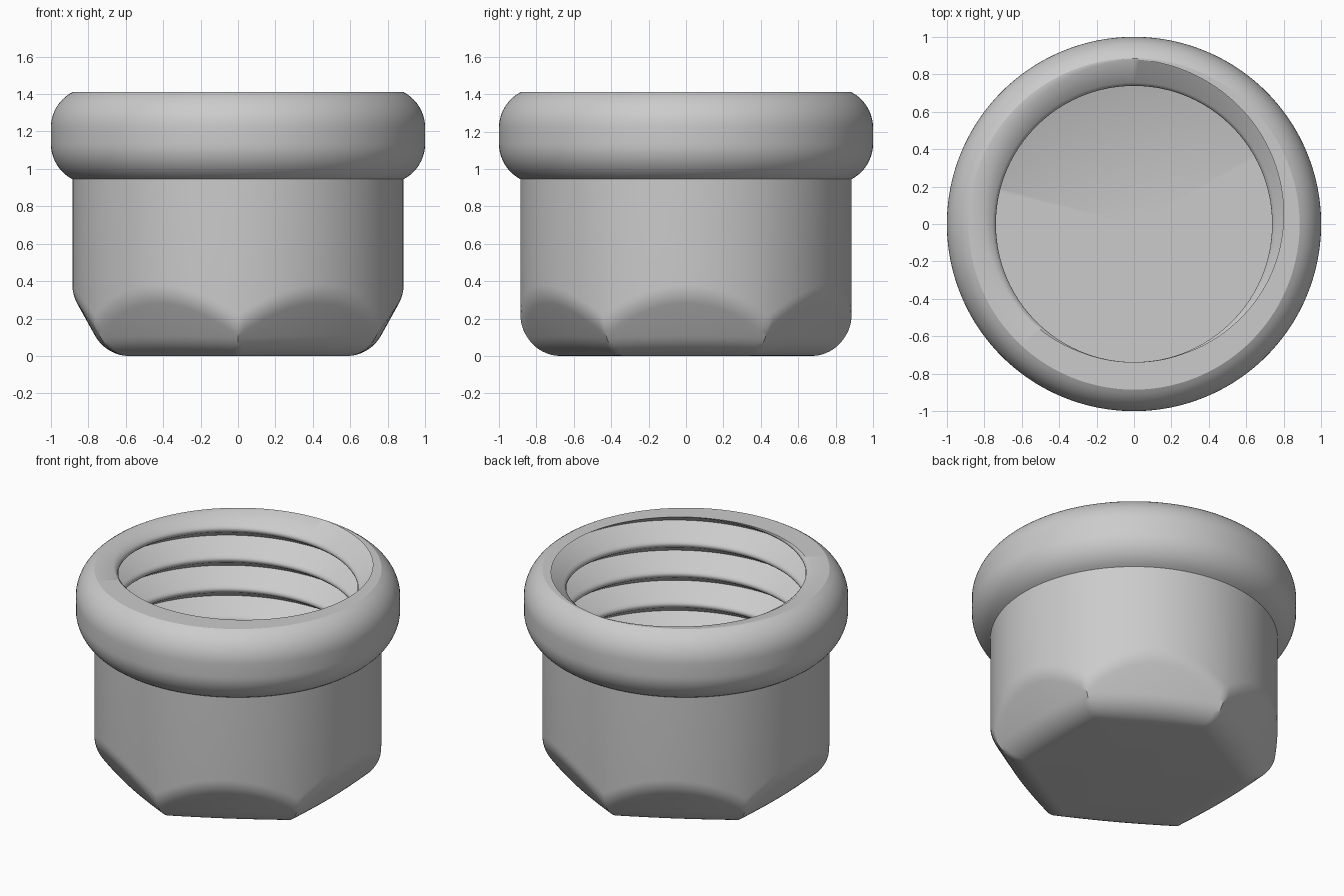
import bpy
import math

cube = bpy.data.objects.get("Cube")
if cube:
    bpy.data.objects.remove(cube, do_unlink=True)

RADIUS = 0.885     # body radius
TOP = 1.41
FLOOR = 0.35       # bottom of the bore
PITCH = 0.205
STEPS = 192

grey = bpy.data.materials.new("plain_grey")
grey.use_nodes = True
grey.diffuse_color = (0.6, 0.6, 0.6, 1)
grey.node_tree.nodes["Principled BSDF"].inputs["Base Color"].default_value = (0.6, 0.6, 0.6, 1)


def sweep(name, profile, inward=False, sharp=35):
    """Skin profiles of (radius, z) points, one for each angle around z."""
    import bmesh
    bm = bmesh.new()
    columns = []
    for i in range(STEPS + 1):
        a = math.tau * i / STEPS
        columns.append([bm.verts.new((r * math.cos(a), r * math.sin(a), z))
                        for r, z in profile(a)])
    for c, d in zip(columns, columns[1:]):
        for j in range(len(c) - 1):
            quad = [c[j], d[j], d[j + 1], c[j + 1]]
            bm.faces.new(quad[::-1] if inward else quad)
    bmesh.ops.remove_doubles(bm, verts=bm.verts, dist=1e-5)
    bmesh.ops.dissolve_degenerate(bm, edges=bm.edges, dist=1e-5)
    mesh = bpy.data.meshes.new(name)
    bm.to_mesh(mesh)
    bm.free()
    mesh.materials.append(grey)
    obj = bpy.data.objects.new(name, mesh)
    bpy.context.collection.objects.link(obj)
    bpy.ops.object.select_all(action='DESELECT')
    obj.select_set(True)
    bpy.context.view_layer.objects.active = obj
    bpy.ops.object.shade_smooth_by_angle(angle=math.radians(sharp))
    return obj


def arc(cx, cz, radius, start, end, n):
    return [(cx + radius * math.cos(start + (end - start) * k / n),
             cz + radius * math.sin(start + (end - start) * k / n))
            for k in range(n + 1)]


# Body: cylinder with six rounded sloping flats around the base
def body_profile(a):
    fillet = 0.21
    side = math.radians(60)
    phi = (a + side / 2) % side - side / 2
    limit = RADIUS - fillet
    inner = min(0.58 / math.cos(phi), limit - 0.005)
    slope = 1.8 * math.cos(phi)
    shoulder = fillet + (limit - inner) * slope
    tilt = math.atan2(-1, slope)          # direction the flat faces
    return ([(0, 0)]
            + arc(inner, fillet, fillet, -math.pi / 2, tilt, 8)
            + arc(limit, shoulder, fillet, tilt, 0, 6)
            + [(RADIUS, 1.0)])


sweep("hex_base_body", body_profile)


# Collar: bulging ring around the mouth
def collar_profile(a):
    r = 0.214
    bend = math.acos((RADIUS - 1 + r) / r)
    rise = r * math.sin(bend)
    return (arc(1 - r, 0.945 + rise, r, -bend, 0, 10)
            + arc(1 - r, TOP - rise, r, 0, bend, 10))


sweep("collar", collar_profile)

# Bore: floor, right-handed internal thread and flat rim
THREAD = [(0, 0.88), (0.38, 0.755), (0.44, 0.741), (0.5, 0.738),
          (0.56, 0.741), (0.62, 0.755), (1, 0.88)]


def thread_radius(phase):
    phase %= 1
    for (p, r), (q, s) in zip(THREAD, THREAD[1:]):
        if phase <= q:
            return r + (s - r) * (phase - p) / (q - p)


def bore_profile(a):
    lead = a / math.tau - 0.25
    points = [(0, FLOOR)]
    for turn in range(-8, 2):
        for p, _ in THREAD[:-1]:
            z = min(max(TOP + PITCH * (lead + turn + p), FLOOR), TOP)
            points.append((thread_radius((z - TOP) / PITCH - lead), z))
    return points + [(RADIUS, TOP)]


sweep("threaded_bore", bore_profile, inward=True, sharp=40)
